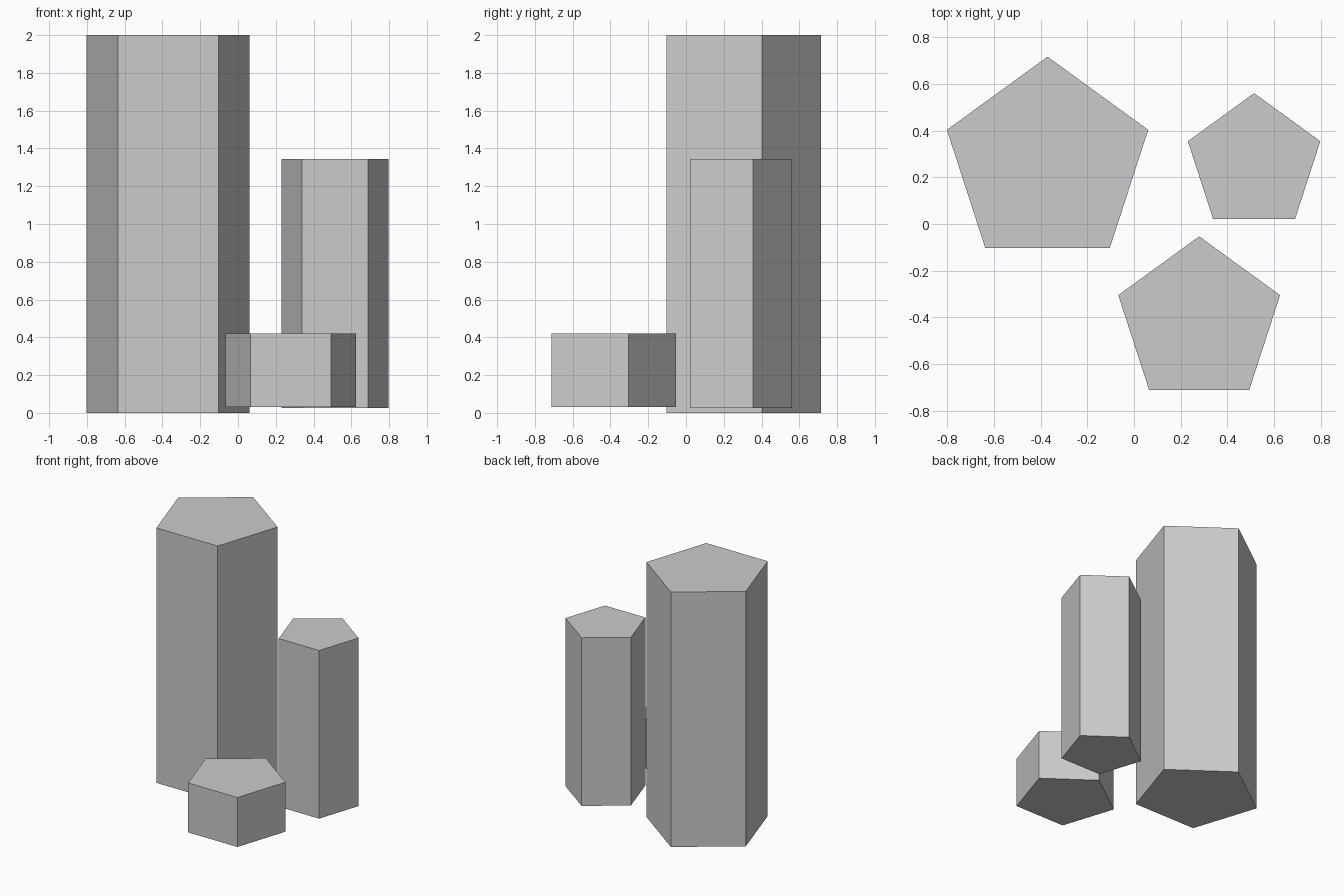
import bpy
from math import radians

if "Cube" in bpy.data.objects:
    bpy.data.objects.remove(bpy.data.objects["Cube"])


def pentagon_column(name, x, y, radius, z0, z1):
    """Upright five-sided prism with one corner pointing to the back (+y)."""
    bpy.ops.mesh.primitive_cylinder_add(
        vertices=5, radius=radius, depth=z1 - z0, location=(x, y, (z0 + z1) / 2))
    obj = bpy.context.object
    obj.name = name
    # Turn the first corner to +y, whatever the primitive's start angle
    first = obj.data.vertices[0].co
    angle = first.to_2d().angle_signed((0, 1))
    obj.rotation_euler.z = -angle
    bpy.ops.object.transform_apply(location=False, rotation=True, scale=False)
    bpy.ops.object.shade_flat()
    return obj


# Three stone columns of different height
pentagon_column("tall_column", -0.37, 0.263, 0.453, 0.0, 2.0)
pentagon_column("medium_column", 0.514, 0.262, 0.298, 0.026, 1.345)
pentagon_column("short_column", 0.279, -0.417, 0.364, 0.031, 0.419)
